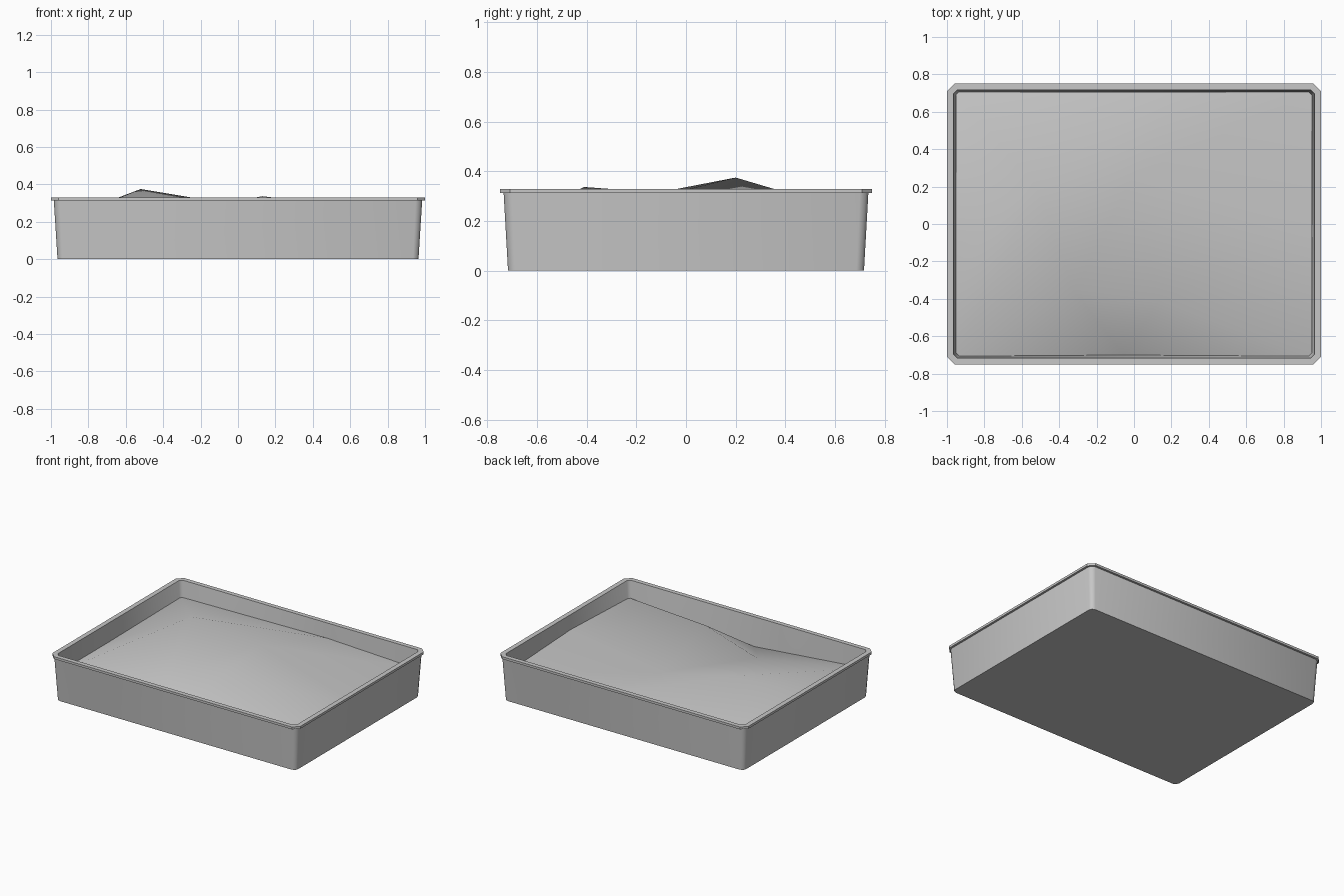
import bpy, bmesh, math

cube = bpy.data.objects.get("Cube")
if cube:
    bpy.data.objects.remove(cube, do_unlink=True)

grey = bpy.data.materials.new("plain grey")
grey.use_nodes = True
COLOUR = (0.57, 0.57, 0.57, 1)
grey.diffuse_color = COLOUR
grey.node_tree.nodes["Principled BSDF"].inputs["Base Color"].default_value = COLOUR


def finish(name, bm, angle):
    mesh = bpy.data.meshes.new(name)
    bm.to_mesh(mesh)
    bm.free()
    mesh.materials.append(grey)
    obj = bpy.data.objects.new(name, mesh)
    bpy.context.collection.objects.link(obj)
    bpy.ops.object.select_all(action='DESELECT')
    obj.select_set(True)
    bpy.context.view_layer.objects.active = obj
    bpy.ops.object.shade_smooth_by_angle(angle=math.radians(angle))


def ring(bm, hx, hy, r, z, segs):
    """Rectangle outline with rounded (or, with one segment, cut) corners."""
    verts = []
    for i, (sx, sy) in enumerate(((1, 1), (-1, 1), (-1, -1), (1, -1))):
        for k in range(segs + 1):
            a = (i + k / segs) * math.pi / 2
            verts.append(bm.verts.new((sx * (hx - r) + r * math.cos(a),
                                       sy * (hy - r) + r * math.sin(a), z)))
    return verts


def loft(name, rings, segs, angle, cap_start=False, cap_end=False):
    bm = bmesh.new()
    loops = [ring(bm, *spec, segs) for spec in rings]
    for low, high in zip(loops, loops[1:]):
        for i in range(len(low)):
            j = (i + 1) % len(low)
            bm.faces.new((low[i], low[j], high[j], high[i]))
    if cap_start:
        bm.faces.new(loops[0][::-1])
    if cap_end:
        bm.faces.new(loops[-1])
    finish(name, bm, angle)


# Tapered outer wall with closed base
loft("tray_wall", [(0.965, 0.717, 0.03, 0), (0.985, 0.735, 0.035, 0.318)],
     2, 60, cap_start=True)

# Overhanging rim with cut corners
loft("tray_rim", [(0.965, 0.717, 0.02, 0.313), (1, 0.75, 0.04, 0.313),
                  (1, 0.75, 0.04, 0.33), (0.965, 0.717, 0.02, 0.33)], 1, 30)

# Inner wall and floor
loft("tray_inside", [(0.965, 0.717, 0.02, 0.33), (0.938, 0.693, 0.02, 0.03)],
     1, 50, cap_end=True)

# Loose filling: few-sided uneven surface with two mounds and a dip between
X, Y = 0.953, 0.706
POINTS = {
    "front_left": (-X, -Y, 0.2), "front": (-0.05, -Y, 0.12),
    "front_right": (X, -Y, 0.205), "right": (X, -0.03, 0.23),
    "back_right": (X, Y, 0.195), "back": (0.23, Y, 0.225),
    "back_left": (-X, Y, 0.21), "left": (-X, -0.14, 0.2),
    "tall_mound": (-0.52, 0.2, 0.375), "low_mound": (0.13, -0.41, 0.337),
    "saddle": (0.0, 0.26, 0.288), "dip": (-0.32, -0.36, 0.238),
}
# Fans of triangles, each anticlockwise around its first point
FANS = (
    "tall_mound saddle back back_left left front_left dip saddle",
    "low_mound saddle dip front front_right right saddle",
    "back_right back saddle right",
    "front dip front_left",
)
bm = bmesh.new()
verts = {name: bm.verts.new(co) for name, co in POINTS.items()}
for fan in FANS:
    hub, *rim = (verts[name] for name in fan.split())
    for a, b in zip(rim, rim[1:]):
        bm.faces.new((hub, a, b))
finish("filling", bm, 80)
